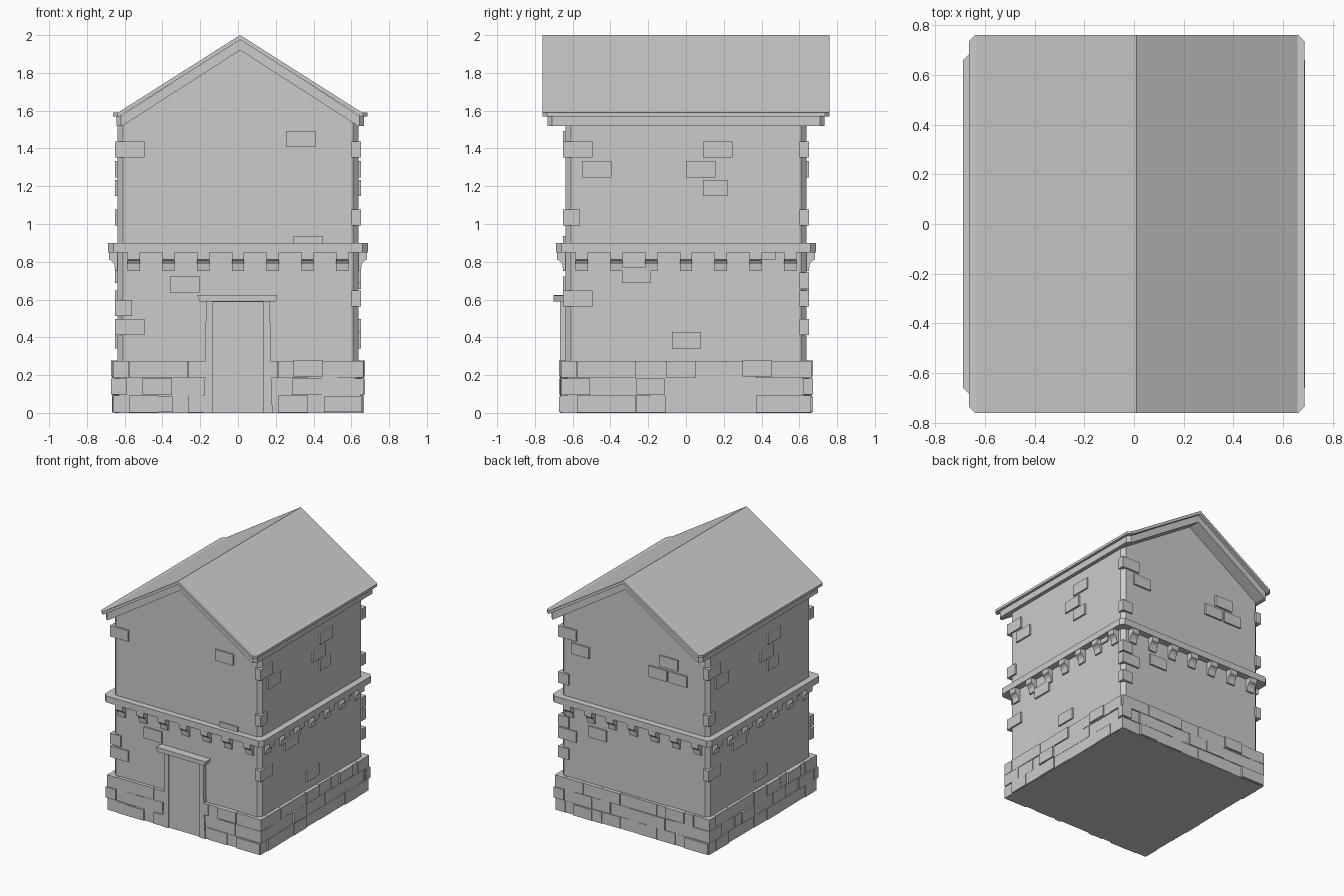
import bpy, bmesh, math, random
from mathutils import Matrix, Vector

if "Cube" in bpy.data.objects:
    bpy.data.objects.remove(bpy.data.objects["Cube"])

random.seed(4)


def finish(name, bm):
    bmesh.ops.recalc_face_normals(bm, faces=bm.faces)
    me = bpy.data.meshes.new(name)
    bm.to_mesh(me)
    bm.free()
    ob = bpy.data.objects.new(name, me)
    bpy.context.collection.objects.link(ob)
    return ob


def extrude(bm, pts, vec):
    """Face through 3D pts, pushed along vec into a solid."""
    f = bm.faces.new([bm.verts.new(p) for p in pts])
    r = bmesh.ops.extrude_face_region(bm, geom=[f], use_keep_orig=True)
    vs = [g for g in r["geom"] if isinstance(g, bmesh.types.BMVert)]
    bmesh.ops.translate(bm, verts=vs, vec=vec)


def column(name, h, z0, z1, c=0.028):
    """Square column with chamfered corners."""
    q = [(h, -h + c), (h, h - c), (h - c, h), (-h + c, h),
         (-h, h - c), (-h, -h + c), (-h + c, -h), (h - c, -h)]
    bm = bmesh.new()
    extrude(bm, [(x, y, z0) for x, y in q], Vector((0, 0, z1 - z0)))
    return finish(name, bm)


def block(bm, side, u0, u1, z0, z1, d, depth=0.05):
    """Box on one of four walls: u runs left to right, d is outward distance."""
    m = Matrix.Rotation(side * math.pi / 2, 4, "Z") \
        @ Matrix.Translation(((u0 + u1) / 2, -d + depth / 2, (z0 + z1) / 2)) \
        @ Matrix.Diagonal((u1 - u0, depth, z1 - z0, 1))
    bmesh.ops.create_cube(bm, size=1, matrix=m)


# walls and gable
column("walls", 0.637, 0, 1.535)
bm = bmesh.new()
extrude(bm, [(x, -0.637, z) for x, z in
             [(-0.609, 1.5), (0.609, 1.5), (0.609, 1.545), (0.01, 1.94), (-0.609, 1.545)]],
        Vector((0, 1.274, 0)))
finish("gable", bm)

# string course and plinth core
column("string_course", 0.687, 0.85, 0.9)
column("plinth_core", 0.655, 0, 0.27)


# two-layer pitched roof with chamfered eave corners
def roof(name, half, lip, z_low, z_eave, apex, z_in, half_in, y):
    right = [(half, z_low), (half, z_eave), (half - lip, z_eave)]
    prof = right + [(0, apex)] + [(-x, z) for x, z in reversed(right)] \
        + [(-half_in, z_low), (0, z_in), (half_in, z_low)]
    bm = bmesh.new()
    extrude(bm, [(x + 0.011, -y, z) for x, z in prof], Vector((0, 2 * y, 0)))
    edges = [e for e in bm.edges
             if all(abs(abs(v.co.x - 0.011) - half) < 1e-4 for v in e.verts)
             and abs(e.verts[0].co.z - e.verts[1].co.z) > 1e-4]
    bmesh.ops.bevel(bm, geom=edges, offset=0.024, offset_type="OFFSET",
                    segments=1, affect="EDGES")
    finish(name, bm)


roof("roof_slab", 0.674, 0.028, 1.57, 1.59, 2.0, 1.975, 0.64, 0.76)
roof("roof_trim", 0.655, 0.028, 1.52, 1.574, 1.98, 1.92, 0.622, 0.733)

# corbels with a concave underside below the string course
bm = bmesh.new()
prof = [(0.62, 0.855), (0.683, 0.855), (0.683, 0.812), (0.666, 0.803),
        (0.655, 0.788), (0.650, 0.75), (0.62, 0.75)]
for side in range(4):
    rot = Matrix.Rotation(side * math.pi / 2, 3, "Z")
    for i in range(-3, 4):
        u = i * 0.184
        extrude(bm, [rot @ Vector((u - 0.032, -d, z)) for d, z in prof],
                rot @ Vector((0.064, 0, 0)))
finish("corbels", bm)

# plinth bricks: three courses of running bond, open at the door
bm = bmesh.new()
for side in range(4):
    for row in range(3):
        u = -0.664
        step = 0.158 if row % 2 else 0.085
        while u < 0.64:
            end = min(u + step, 0.65)
            if end > 0.60:
                end = 0.65
            spans = [(u, end)]
            if side == 0:
                spans = [(u, min(end, -0.17)), (max(u, 0.17), end)]
            d = random.choice([0.658, 0.661, 0.664, 0.667])
            for a, b in spans:
                if b - a > 0.02:
                    block(bm, side, a + 0.001, b - 0.001, row * 0.092 + random.uniform(0, 0.003),
                          row * 0.092 + 0.091, d)
            u, step = end, 0.158
finish("plinth_bricks", bm)

# proud bricks scattered on the walls: left end, width, centre height
W = 0.155
front = [(-0.65, W, 1.395), (0.255, W, 1.45), (0.295, W, 0.893), (-0.36, W, 0.68),
         (-0.65, 0.09, 0.555), (-0.65, W, 0.455)]
sides = [(-0.65, W, 1.395), (-0.55, W, 1.29), (0.09, W, 1.395), (0.0, W, 1.29),
         (0.09, 0.13, 1.19), (-0.65, 0.09, 1.035), (-0.34, W, 0.73),
         (-0.65, W, 0.605), (-0.075, W, 0.385), (0.385, 0.09, 0.855)]
back = [(-0.65, W, 1.395), (-0.54, W, 1.29), (0.13, W, 1.29), (0.305, W, 1.29),
        (0.225, W, 1.395), (-0.39, W, 0.68), (-0.65, 0.09, 1.035),
        (-0.65, 0.09, 0.7), (-0.65, W, 0.605), (-0.65, 0.09, 0.455)]
bm = bmesh.new()
for side, bricks in enumerate([front, sides, back, sides]):
    for u, w, z in bricks:
        block(bm, side, u, u + w, z - 0.043, z + 0.043, 0.65)
finish("wall_bricks", bm)

# bricks standing proud of the plinth
bm = bmesh.new()
low = [(0.295, W, 0.235), (-0.672, 0.085, 0.14), (-0.5, W, 0.046), (0.455, 0.2, 0.046)]
low_side = [(0.3, W, 0.235), (-0.265, W, 0.14)]
for side, bricks in enumerate([low, low_side, low, low_side]):
    for u, w, z in bricks:
        block(bm, side, u, u + w, z - 0.042, z + 0.042, 0.673)
finish("proud_plinth_bricks", bm)

# doorway: flared jambs, head, recessed panel and lintel
bm = bmesh.new()
for s in (-1, 1):
    extrude(bm, [(s * x, -0.668, z) for x, z in
                 [(0.134, 0), (0.183, 0), (0.172, 0.28), (0.17, 0.6), (0.134, 0.6)]],
            Vector((0, 0.05, 0)))
block(bm, 0, -0.135, 0.135, 0.586, 0.6, 0.668)
finish("door_frame", bm)
bm = bmesh.new()
block(bm, 0, -0.136, 0.136, 0, 0.588, 0.657)
finish("door_panel", bm)
bm = bmesh.new()
extrude(bm, [(x, -0.702, z) for x, z in
             [(-0.205, 0.59), (0.2, 0.59), (0.21, 0.622), (-0.215, 0.625)]], Vector((0, 0.08, 0)))
finish("door_lintel", bm)
